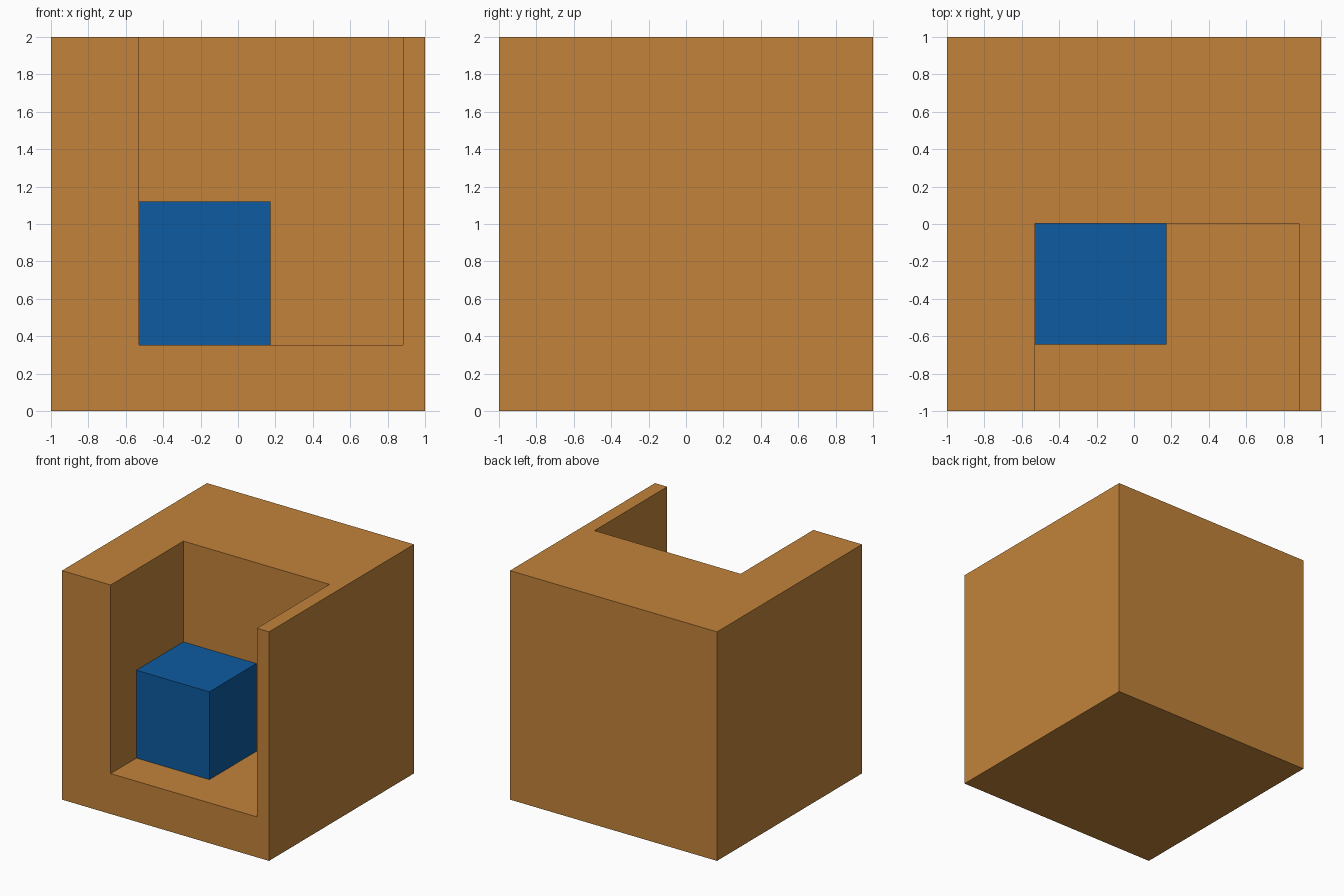
import bpy

default = bpy.data.objects.get("Cube")
if default:
    bpy.data.objects.remove(default, do_unlink=True)


def material(name, rgb):
    m = bpy.data.materials.new(name)
    m.use_nodes = True
    m.diffuse_color = (*rgb, 1)
    for node in m.node_tree.nodes:
        if node.type == 'BSDF_PRINCIPLED':
            node.inputs["Base Color"].default_value = (*rgb, 1)
    return m


def box(name, low, high, mat):
    """Axis-aligned box between two corners."""
    bpy.ops.mesh.primitive_cube_add(size=1)
    ob = bpy.context.object
    ob.name = ob.data.name = name
    for v in ob.data.vertices:
        v.co = [b if c > 0 else a for a, b, c in zip(low, high, v.co)]
    ob.data.materials.append(mat)
    return ob


orange = material("warm orange", (0.54, 0.225, 0.043))
blue = material("deep blue", (0.004, 0.105, 0.35))

# Outer block, with a notch open to the front and the top
block = box("outer_block", (-1, -1, 0), (1, 1, 2), orange)
cutter = box("notch_cutter", (-0.53, -1.2, 0.353), (0.882, 0.003, 2.2), orange)
cutter.hide_render = True

notch = block.modifiers.new("notch", 'BOOLEAN')
notch.operation = 'DIFFERENCE'
notch.solver = 'EXACT'
notch.object = cutter
bpy.ops.object.select_all(action='DESELECT')
block.select_set(True)
bpy.context.view_layer.objects.active = block
bpy.ops.object.modifier_apply(modifier=notch.name)
bpy.data.objects.remove(cutter, do_unlink=True)

# Small block tucked into the notch's back corner
box("inner_block", (-0.53, -0.645, 0.353), (0.175, 0.003, 1.12), blue)
